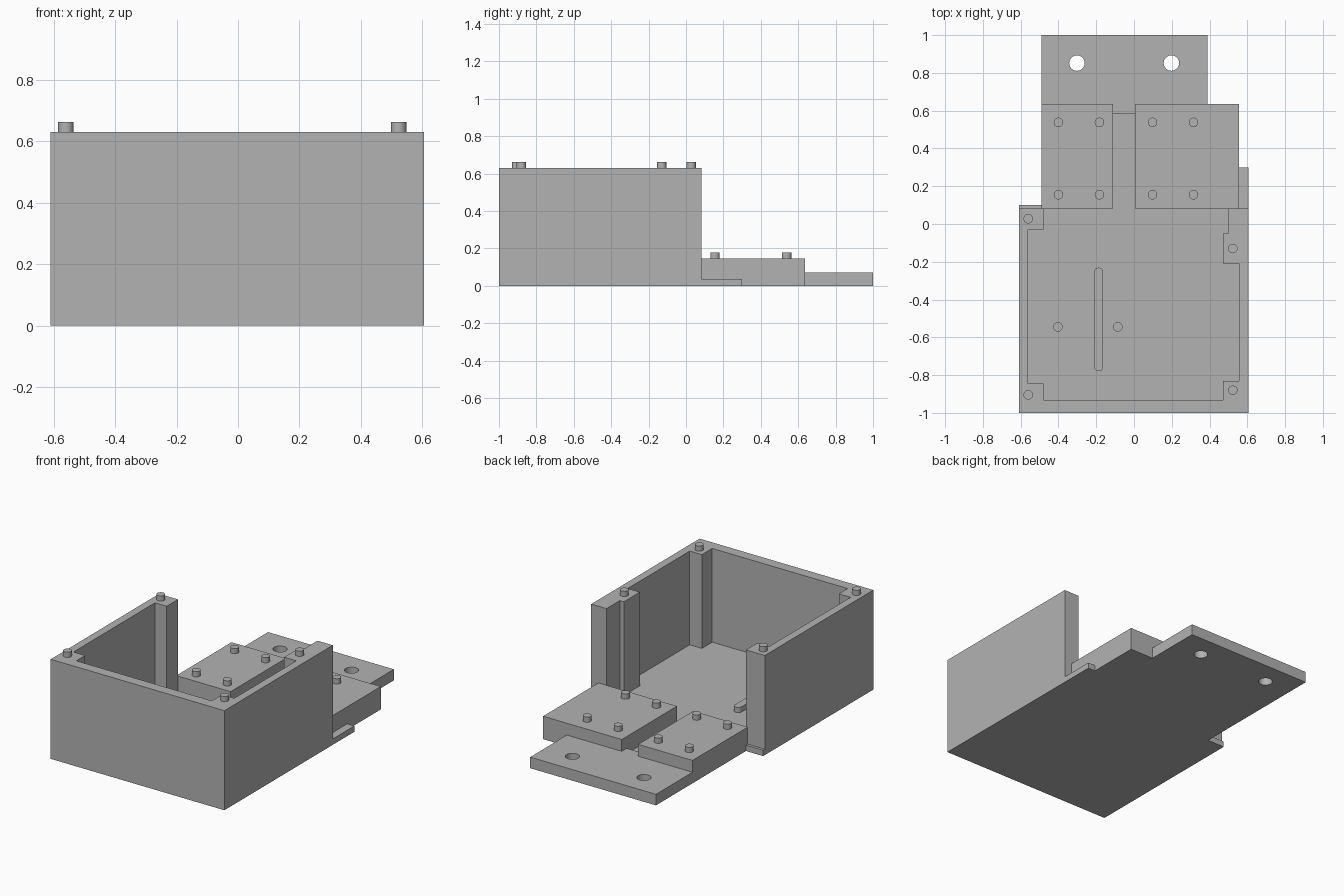
import bpy
import bmesh
import math

old = bpy.data.objects.get("Cube")
if old:
    bpy.data.objects.remove(old, do_unlink=True)

FLOOR, WALL, BLOCK, PLATE, PIN = 0.037, 0.63, 0.145, 0.07, 0.033

grey = bpy.data.materials.new("plain grey")
grey.use_nodes = True
grey.diffuse_color = (0.45, 0.45, 0.45, 1)
grey.node_tree.nodes["Principled BSDF"].inputs["Base Color"].default_value = (0.45, 0.45, 0.45, 1)


def prism(name, outline, z0, z1):
    """Extrude a counter-clockwise outline from z0 up to z1."""
    bm = bmesh.new()
    base = bm.faces.new([bm.verts.new((x, y, z0)) for x, y in outline])
    top = bmesh.ops.extrude_face_region(bm, geom=[base], use_keep_orig=True)["geom"]
    bmesh.ops.translate(bm, vec=(0, 0, z1 - z0),
                        verts=[g for g in top if isinstance(g, bmesh.types.BMVert)])
    bmesh.ops.recalc_face_normals(bm, faces=bm.faces)
    mesh = bpy.data.meshes.new(name)
    bm.to_mesh(mesh)
    bm.free()
    mesh.materials.append(grey)
    obj = bpy.data.objects.new(name, mesh)
    bpy.context.collection.objects.link(obj)
    return obj


def box(name, x0, x1, y0, y1, z0, z1):
    return prism(name, [(x0, y0), (x1, y0), (x1, y1), (x0, y1)], z0, z1)


def arc(x, y, r, start, end, steps):
    angles = [math.radians(start + (end - start) * i / steps) for i in range(steps + 1)]
    return [(x + r * math.cos(a), y + r * math.sin(a)) for a in angles]


def smooth(obj):
    bpy.ops.object.select_all(action="DESELECT")
    obj.select_set(True)
    bpy.context.view_layer.objects.active = obj
    bpy.ops.object.shade_smooth_by_angle(angle=math.radians(30))


def cylinder(name, x, y, r, z0, z1):
    obj = prism(name, arc(x, y, r, 0, 360, 32)[:-1], z0, z1)
    smooth(obj)
    return obj


# Floor with its side ledges
prism("floor", [(-0.61, -1), (0.605, -1), (0.605, 0.3), (0.555, 0.3), (0.555, 0.635),
                (0.39, 0.635), (0.39, 0.585), (-0.49, 0.585), (-0.49, 0.1), (-0.61, 0.1)],
      0, FLOOR)

# Three walls with corner posts, open at the back
prism("walls", [(-0.61, -1), (0.605, -1), (0.605, 0.083), (0.498, 0.083), (0.498, -0.05),
                (0.47, -0.05), (0.47, -0.21), (0.555, -0.21), (0.555, -0.83),
                (0.47, -0.83), (0.47, -0.933), (-0.478, -0.933), (-0.478, -0.845),
                (-0.56, -0.845), (-0.56, -0.03), (-0.478, -0.03), (-0.478, 0.083),
                (-0.61, 0.083)], FLOOR, WALL)

# Raised mounting blocks
box("right_block", -0.49, -0.11, 0.083, 0.635, FLOOR, BLOCK)
box("left_block", 0.005, 0.555, 0.083, 0.635, FLOOR, BLOCK)

# Rear plate with two drilled holes
plate = box("rear_plate", -0.49, 0.39, 0.585, 1, 0, PLATE)
for x in (-0.302, 0.198):
    cutter = cylinder("hole_cutter", x, 0.852, 0.041, -0.1, 0.2)
    cutter.hide_render = True
    cut = plate.modifiers.new("hole", "BOOLEAN")
    cut.operation, cut.solver, cut.object = "DIFFERENCE", "EXACT", cutter
    bpy.context.view_layer.objects.active = plate
    bpy.ops.object.modifier_apply(modifier=cut.name)
    bpy.data.objects.remove(cutter, do_unlink=True)
smooth(plate)

# Rounded rib on the floor
rib = prism("floor_rib", arc(-0.187, -0.755, 0.024, 180, 360, 12)
            + arc(-0.187, -0.255, 0.024, 0, 180, 12), FLOOR, FLOOR + PIN)
smooth(rib)

# Locating pins on the walls, blocks and floor
for x, y in ((-0.56, 0.028), (0.523, -0.13), (-0.56, -0.905), (0.523, -0.88)):
    cylinder("wall_pin", x, y, 0.025, WALL, WALL + PIN)
for x in (-0.4, -0.183, 0.098, 0.315):
    for y in (0.155, 0.538):
        cylinder("block_pin", x, y, 0.025, BLOCK, BLOCK + PIN)
for x in (-0.403, -0.086):
    cylinder("floor_pin", x, -0.545, 0.025, FLOOR, FLOOR + PIN)
